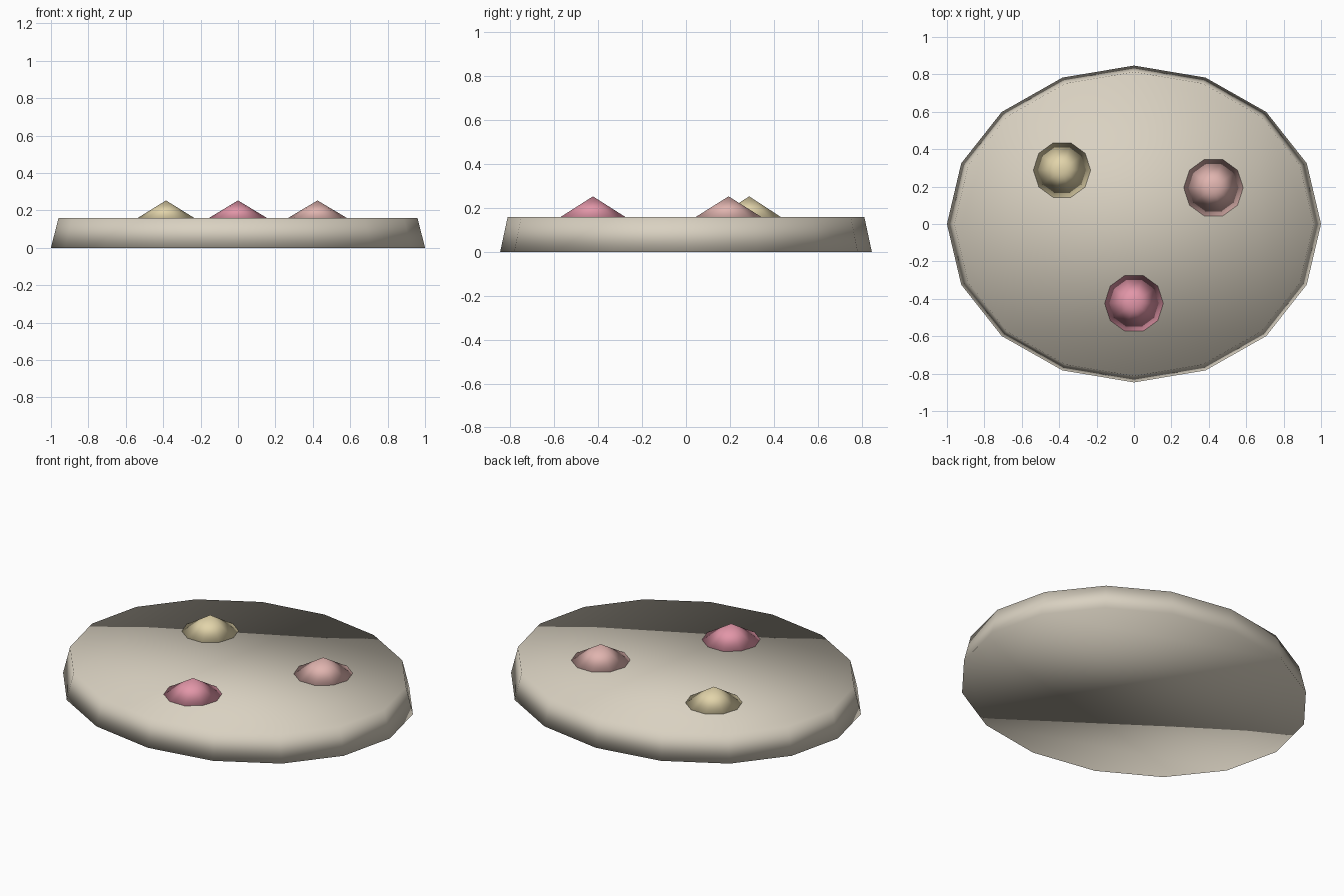
import bpy, math

if "Cube" in bpy.data.objects:
    bpy.data.objects.remove(bpy.data.objects["Cube"])


def linear(c):
    c /= 255
    return c / 12.92 if c <= 0.04045 else ((c + 0.055) / 1.055) ** 2.4


def material(name, rgb):
    m = bpy.data.materials.new(name)
    m.diffuse_color = (*[linear(c) for c in rgb], 1)
    m.use_nodes = True
    m.node_tree.nodes["Principled BSDF"].inputs["Base Color"].default_value = m.diffuse_color
    return m


def tapered(name, mat, sides, r1, r2, z0, z1, x=0, y=0, depth_scale=1):
    # Fully smooth frustum or cone with a vertex on the +x axis
    bpy.ops.mesh.primitive_cone_add(vertices=sides, radius1=r1, radius2=r2,
                                    depth=z1 - z0, end_fill_type='NGON')
    ob = bpy.context.object
    ob.name = name
    for v in ob.data.vertices:
        a, r = math.atan2(v.co.y, v.co.x), math.hypot(v.co.x, v.co.y)
        a += math.pi / 2
        v.co = (r * math.cos(a), r * math.sin(a) * depth_scale, v.co.z)
    ob.location = (x, y, (z0 + z1) / 2)
    ob.data.materials.append(mat)
    bpy.ops.object.shade_smooth()
    return ob


# Oval base slab
tapered("base_slab", material("pale stone", (217, 209, 193)), 16,
        1.0, 0.96, 0.0, 0.158, depth_scale=0.847)

# Three low pointed mounds
mounds = [
    ("yellow_mound", "pale yellow", (226, 212, 170), -0.385, 0.288, 0.158),
    ("rose_mound", "dusty rose", (224, 180, 175), 0.425, 0.194, 0.164),
    ("pink_mound", "pink", (226, 150, 168), 0.0, -0.424, 0.162),
]
for name, colour, rgb, x, y, r in mounds:
    tapered(name, material(colour, rgb), 10, r, 0, 0.155, 0.253, x, y)
